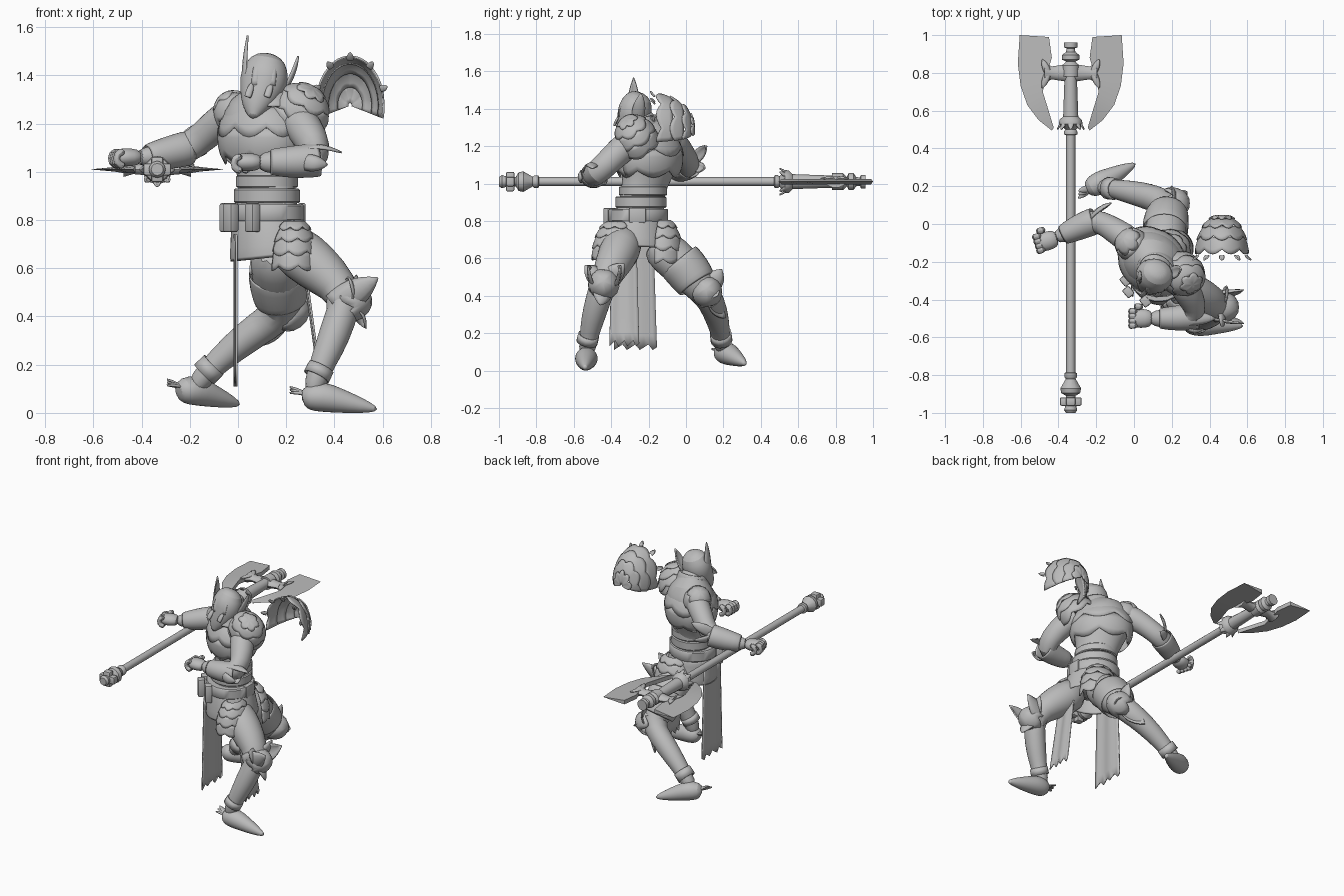
import bpy, bmesh, math
from mathutils import Vector, Euler, Matrix

old = bpy.data.objects.get("Cube")
if old:
    bpy.data.objects.remove(old)

steel = bpy.data.materials.new("plain grey steel")
steel.use_nodes = True
steel.diffuse_color = (0.5, 0.5, 0.5, 1)
steel.node_tree.nodes["Principled BSDF"].inputs["Base Color"].default_value = steel.diffuse_color
made = []


def finish(name, bm, thick=0, smooth_levels=0):
    """Turn a bmesh into a named object with optional thickness and subdivision."""
    bmesh.ops.remove_doubles(bm, verts=bm.verts, dist=0.0005)
    bmesh.ops.recalc_face_normals(bm, faces=bm.faces)
    mesh = bpy.data.meshes.new(name)
    bm.to_mesh(mesh)
    bm.free()
    mesh.materials.append(steel)
    obj = bpy.data.objects.new(name, mesh)
    bpy.context.collection.objects.link(obj)
    if thick:
        solid = obj.modifiers.new("thickness", "SOLIDIFY")
        solid.thickness, solid.offset = thick, 0
    if smooth_levels:
        sub = obj.modifiers.new("smooth", "SUBSURF")
        sub.levels = sub.render_levels = smooth_levels
    made.append(obj)


def skin_rows(bm, rows, closed=False):
    """Join neighbouring rows of points with quads."""
    verts = [[bm.verts.new(p) for p in row] for row in rows]
    for a, b in zip(verts, verts[1:]):
        n = len(a)
        for j in range(n if closed else n - 1):
            k = (j + 1) % n
            bm.faces.new((a[j], a[k], b[k], b[j]))
    return verts


def tube(name, path, side=None, flat=1, sides=14, levels=1, caps=True, thick=0):
    """Loft elliptical rings along a path of (x, y, z, radius)."""
    pts = [Vector(p[:3]) for p in path]
    u = Vector(side) if side else (pts[1] - pts[0]).orthogonal()
    rows = []
    for i, p in enumerate(pts):
        t = (pts[min(i + 1, len(pts) - 1)] - pts[max(i - 1, 0)]).normalized()
        u = (u - t * u.dot(t)).normalized()
        v = t.cross(u)
        angles = [2 * math.pi * j / sides for j in range(sides)]
        rows.append([p + (u * math.cos(a) + v * flat * math.sin(a)) * path[i][3] for a in angles])
    bm = bmesh.new()
    verts = skin_rows(bm, rows, True)
    if caps:
        bm.faces.new(verts[0])
        bm.faces.new(verts[-1])
    finish(name, bm, thick, levels)


def leaf(name, base, tip, normal, width, bulge=0.02, steps=8):
    """A curved pointed plate from base to tip."""
    base, tip, n = Vector(base), Vector(tip), Vector(normal).normalized()
    across = (tip - base).cross(n).normalized()
    rows = []
    for i in range(steps + 1):
        t = i / steps
        half = width / 2 * (1 - t ** 2) * (0.7 + 0.6 * t) + 0.001
        mid = base.lerp(tip, t) + n * bulge * math.sin(math.pi * t)
        rows.append([mid + across * half * s - n * half * 0.4 * s * s for s in (-1, -0.5, 0, 0.5, 1)])
    bm = bmesh.new()
    skin_rows(bm, rows)
    finish(name, bm, 0.008)


def lapped(name, center, radii, tilt=(0, 0, 0), lat=(0, 90), lon=(0, 360), rows=4, scallops=6, flare=0.05):
    """Overlapping scalloped bands lying on an ellipsoid."""
    turn = Euler([math.radians(a) for a in tilt]).to_matrix()
    step = (lat[1] - lat[0]) / rows
    cols = scallops * 6
    bm = bmesh.new()
    for r in range(rows):
        rings = []
        for s in (0, 0.25, 0.5, 0.75, 1):
            ring = []
            for j in range(cols + 1):
                point = abs(math.sin(math.pi * (j / 6 + r / 2)))
                th = math.radians(lat[0] + step * (r + s * (0.95 + 0.35 * point)))
                ph = math.radians(lon[0] + (lon[1] - lon[0]) * j / cols)
                d = Vector((math.sin(th) * math.cos(ph), math.sin(th) * math.sin(ph), math.cos(th)))
                d *= 1 + flare * (s - 0.6)
                ring.append(Vector(center) + turn @ Vector([a * b for a, b in zip(d, radii)]))
            rings.append(ring)
        skin_rows(bm, rings)
    finish(name, bm, 0.008)


def box(name, center, size, spin=0):
    bm = bmesh.new()
    bmesh.ops.create_cube(bm, size=1)
    frame = Matrix.Translation(center) @ Matrix.Rotation(math.radians(spin), 4, "Z") @ Matrix.Diagonal((*size, 1))
    bm.transform(frame)
    bmesh.ops.bevel(bm, geom=bm.edges[:], offset=min(size) * 0.2, segments=2, affect="EDGES", profile=0.5)
    finish(name, bm)


def cloth(name, top, bottom, width_top, width_bottom):
    """Hanging strip across y with a ragged hem."""
    top, bottom = Vector(top), Vector(bottom)
    rows = []
    for i in range(9):
        t = i / 8
        w = width_top + (width_bottom - width_top) * t
        row = []
        for j in range(11):
            p = top.lerp(bottom, t) + Vector((0.004 * math.cos(j), (j / 10 - 0.5) * w, 0))
            p.z += 0.015 * (j % 3) * (i == 8)
            row.append(p)
        rows.append(row)
    bm = bmesh.new()
    skin_rows(bm, rows)
    finish(name, bm, 0.008)


def fist(name, center, along, up):
    c, a, u = Vector(center), Vector(along).normalized(), Vector(up).normalized()
    across = a.cross(u)
    tube(name + "_palm", [(*(c + a * d), r) for d, r in ((-0.06, 0.04), (-0.02, 0.052), (0.03, 0.052), (0.05, 0.035))],
         across, 0.75)
    for k in range(5):
        o = c + across * (k - 1.5) * 0.025 - a * 0.03 * (k == 4)
        curl = ((0.02, 0.025), (0.058, 0.018), (0.06, -0.025), (0.02, -0.04))
        tube(f"{name}_finger", [(*(o + a * f + u * h), 0.019) for f, h in curl], across, sides=8)


# Torso, waist bands and belt
hip_line = (1, -1, 0)
tube("torso", [(.12, -.25, .66, .14), (.12, -.25, .8, .155), (.12, -.24, .9, .13), (.12, -.22, 1, .13),
               (.11, -.2, 1.1, .175), (.1, -.2, 1.2, .2), (.11, -.21, 1.28, .16), (.12, -.24, 1.33, .08),
               (.12, -.25, 1.4, .06)], hip_line, .82, 20)
for z, r, h in ((.83, .16, .035), (.9, .137, .03), (.96, .128, .025)):
    tube("waist_band", [(.12, -.255 + (z - .83) * .2, z + d, r + e) for d, e in ((-h, 0), (-h * .8, .006), (h * .8, .006), (h, 0))],
         hip_line, .92, 28, 0)
tube("skirt", [(.12, -.25, .82, .15), (.13, -.26, .74, .165), (.14, -.26, .64, .18)], hip_line, .92, 24, 1, False, .01)
box("buckle", (.265, -.26, .83), (.03, .09, .08))
for x, y in ((-.045, -.3), (-.03, -.36), (.06, -.41)):
    box("pouch", (x, y, .81), (.045, .055, .12), 40)
lapped("breast_plate", (.1, -.2, 1.14), (.2, .165, .18), (0, 0, -45), (40, 115), (180, 360), 2, 4, .03)
lapped("back_plate", (.1, -.2, 1.14), (.2, .165, .18), (0, 0, -45), (40, 115), (0, 180), 2, 3, .03)
tube("collar", [(.12, -.24, 1.27, .13), (.12, -.24, 1.31, .11), (.12, -.25, 1.35, .1)], hip_line, .85, 20, 1, False, .01)

# Hanging cloths and scaled hip guards
cloth("loincloth", (-.01, -.27, .74), (-.01, -.27, .11), .19, .23)
cloth("rear_cloth", (.26, -.33, .72), (.34, -.33, .13), .13, .16)
lapped("hip_guard", (.23, -.37, .6), (.1, .13, .22), lat=(25, 88), lon=(-150, 40), scallops=4)
lapped("hip_guard", (.18, -.13, .6), (.13, .11, .23), lat=(25, 92), lon=(-20, 170), scallops=4)

# Helmet with pointed visor, side wings and ridges
tube("helmet", [(.13, -.245, 1.485, .03), (.125, -.255, 1.465, .08), (.11, -.27, 1.4, .106), (.1, -.285, 1.34, .098),
                (.07, -.33, 1.27, .062), (.06, -.36, 1.22, .012)], (1, -.3, 0), .9, 16)
leaf("helmet_wing", (.03, -.28, 1.27), (.04, -.28, 1.565), (-1, 0, 0), .09, .015)
leaf("helmet_wing", (.2, -.26, 1.34), (.25, -.24, 1.48), (1, 0, 0), .08, .01)
for k in range(3):
    leaf("brow_ridge", (.07 + k * .035, -.36, 1.36), (.09 + k * .03, -.28, 1.475), (0, -1, .8), .035, .025)
for x in (.04, .12):
    leaf("eye_rim", (x, -.385, 1.31), (x + .02, -.35, 1.37), (0, -1, 0), .03, .006)

# Shoulder guards: one worn, one standing off the body
lapped("shoulder_guard", (.245, -.26, 1.23), (.125, .11, .145), (25, 30, 0), (0, 100), rows=4)
lapped("loose_shoulder_guard", (.465, -.16, 1.275), (.137, .2, .21), (-90, 0, 0), (3, 84), (165, 375), 4, 5, .05)
for k in range(5):
    a = math.radians(20 + 35 * k)
    rim = Vector((.465 + .135 * math.cos(a), -.17, 1.28 + .185 * math.sin(a)))
    leaf("rim_spike", rim, rim + Vector((.03 * math.cos(a), -.02, .03 * math.sin(a))), (0, -1, 0), .03, .003)
lapped("far_shoulder_guard", (-.01, -.11, 1.24), (.085, .085, .1), (-20, -30, 0), (0, 95), rows=2, flare=.03)

# Arms
tube("far_arm", [(.02, -.12, 1.26, .075), (-.06, -.06, 1.22, .075), (-.14, -.01, 1.15, .065), (-.2, .02, 1.1, .065),
                 (-.28, -.01, 1.08, .062), (-.36, -.05, 1.06, .045), (-.42, -.075, 1.06, .035)])
tube("far_cuff", [(-.2, .02, 1.1, .072), (-.3, -.02, 1.075, .065), (-.38, -.06, 1.06, .05)], levels=1, caps=False, thick=.01)
leaf("elbow_spike", (-.24, .03, 1.12), (-.12, .11, 1.2), (0, 1, .5), .08)
leaf("elbow_spike", (-.24, .03, 1.1), (-.13, .1, 1.08), (0, 1, -.5), .07)
fist("far_hand", (-.46, -.09, 1.06), (-1, -.3, 0), (0, 0, 1))
tube("near_arm", [(.22, -.27, 1.24, .08), (.28, -.35, 1.18, .078), (.32, -.43, 1.1, .07), (.32, -.48, 1.055, .07),
                  (.24, -.5, 1.04, .06), (.14, -.5, 1.04, .05), (.08, -.5, 1.04, .035)])
tube("near_cuff", [(.34, -.485, 1.05, .07), (.24, -.5, 1.04, .066), (.13, -.5, 1.04, .052)], levels=1, caps=False, thick=.01)
leaf("elbow_spike", (.25, -.5, 1.1), (.43, -.5, 1.08), (0, 0, 1), .09)
leaf("elbow_spike", (.27, -.555, 1.04), (.37, -.555, 1.03), (0, -1, 0), .08)
fist("near_hand", (.04, -.5, 1.04), (-1, 0, 0), (0, 0, 1))

# Legs with thigh plate, winged knees and pointed boots
tube("near_leg", [(.18, -.32, .72, .1), (.27, -.35, .65, .115), (.37, -.39, .57, .1), (.455, -.435, .48, .075),
                  (.42, -.47, .38, .07), (.38, -.5, .27, .064), (.33, -.525, .16, .047), (.31, -.53, .08, .047)])
tube("far_leg", [(.15, -.18, .7, .1), (.165, -.09, .62, .12), (.17, .02, .52, .11), (.19, .1, .42, .08),
                 (.1, .14, .36, .074), (-.02, .17, .27, .064), (-.13, .19, .17, .047), (-.18, .2, .1, .045)])
tube("far_thigh_plate", [(.165, -.04, .59, .122), (.17, .02, .52, .12), (.18, .06, .46, .108)], caps=False, levels=1, thick=.01)
knees = {"near": ((.46, -.44, .46), ((.49, -.33, .57), (.53, -.46, .35), (.46, -.54, .56))),
         "far": ((.2, .11, .42), ((.28, .17, .4), (.2, .19, .54), (.09, .21, .28), (.26, .06, .5)))}
for which, (knee, tips) in knees.items():
    lapped(which + "_knee_cap", knee, (.08, .08, .095), (0, 80, 0), (0, 85), rows=1, scallops=5, flare=.03)
    for tip in tips:
        out = Vector(tip) - Vector(knee)
        leaf(which + "_knee_wing", Vector(knee) + out * .15, tip, (1, .3, .2) if abs(out.x) < .09 else (0, -1, .6), .125)
for y, flip in ((-.5, -1), (-.375, 1)):
    leaf("near_knee_blade", (.4, y, .44), (.58, y + flip * .025, .56), (.2, flip, 0), .15, .01)
tube("near_greave_rim", [(.345, -.52, .19, .053), (.325, -.53, .15, .054)], caps=False, levels=0, thick=.008)
tube("far_greave_rim", [(-.1, .185, .2, .054), (-.14, .19, .16, .055)], caps=False, levels=0, thick=.008)
boots = {"near": ((.265, -.53, 0), (.58, -.54, 0)), "far": ((-.25, .18, .03), (.01, .32, .02))}
shape = ((0, .055, .03), (.08, .064, .056), (.28, .068, .066), (.5, .05, .052), (.78, .03, .034), (1, .014, .01))
for which, (heel, toe) in boots.items():
    heel, toe = Vector(heel), Vector(toe)
    walk = (toe - heel).normalized()
    tube(which + "_boot", [(*(heel.lerp(toe, t) + Vector((0, 0, h))), r) for t, h, r in shape], (-walk.y, walk.x, 0), 1)
    for k in (-1, 0, 1):
        start = heel + walk * .02 + Vector((0, 0, .08))
        leaf(which + "_spur", start, start - walk * .07 + Vector((0, .02 * k, .015 + .012 * k)), (0, 0, 1), .04, .004)

# Great axe: shaft, pommel and collars turned about one line
ax, az = -.335, 1.01
turned = {"axe_shaft": ((-.8, .024), (.48, .024)),
          "axe_pommel": ((-1, .025), (-.985, .035), (-.96, .028), (-.91, .025), (-.895, .05), (-.87, .055), (-.82, .026),
                         (-.81, .034), (-.79, .034), (-.785, .024)),
          "axe_collar": ((.47, .024), (.475, .035), (.49, .035), (.5, .028), (.53, .062), (.55, .06), (.57, .04), (.8, .032)),
          "axe_finial": ((.78, .045), (.84, .045), (.86, .025), (.87, .046), (.895, .046), (.91, .025), (.93, .022),
                         (.935, .036), (.96, .036))}
for name, profile in turned.items():
    tube(name, [(ax, y, az, r) for y, r in profile], (1, 0, 0), 1, 12, 0)
box("pommel_bar", (ax, -.94, az), (.115, .045, .05))
box("pommel_bar", (ax, -.94, az), (.05, .045, .105))
for k in range(8):
    a = math.pi * k / 4
    d = Vector((math.cos(a), 0, math.sin(a)))
    root = Vector((ax, .55, az)) + d * .04
    leaf("collar_spike", root, root + d * .03 - Vector((0, .05, 0)), d, .035, .004)

# Axe blades and their cross arms
outer = ((.27, 1), (.28, .85), (.265, .73), (.23, .63), (.17, .55), (.1, .495))
inner = ((.115, .99), (.1, .88), (.13, .78), (.148, .7), (.12, .61), (.09, .51))
for s in (-1, 1):
    bm = bmesh.new()
    rows = []
    for (ox, oy), (ix, iy) in zip(outer, inner):
        rim = Vector((ax + s * ox, oy, az))
        rows.append([rim] + [Vector((ax + s * ix, iy, az + h)) for h in (.014, -.014)])
    ends = skin_rows(bm, rows, True)
    bm.faces.new(ends[0])
    bm.faces.new(ends[-1])
    finish("axe_blade", bm)
    tube("cross_arm", [(ax + s * d, .8, az, r) for d, r in ((0, .05), (.05, .042), (.1, .034), (.14, .055))],
         (0, 1, 0), .6, 10, 0)
    for y in (.72, .87):
        leaf("arm_barb", (ax + s * .12, .8, az + .02), (ax + s * .15, y, az + .015), (0, 0, 1), .04, .006)

# Smooth shading with crisp edges
bpy.ops.object.select_all(action="DESELECT")
for obj in made:
    obj.select_set(True)
bpy.context.view_layer.objects.active = made[0]
bpy.ops.object.shade_smooth_by_angle(angle=math.radians(40))
